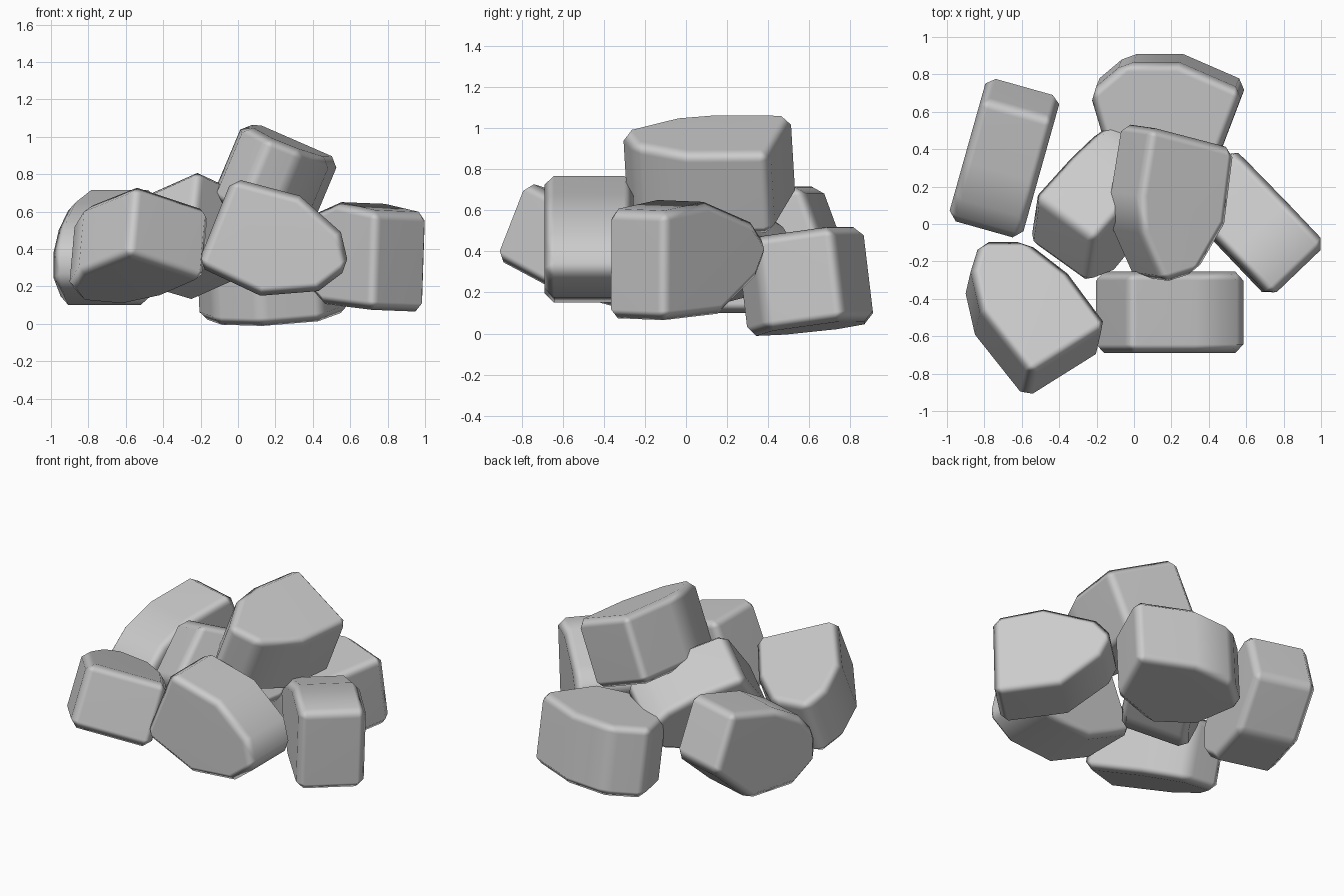
import bpy, bmesh
from mathutils import Vector

if "Cube" in bpy.data.objects:
    bpy.data.objects.remove(bpy.data.objects["Cube"])


def rock(name, origin, u, v, depth, profile):
    """Prism from a profile in the (u, v) plane, pushed along u x v, with worn edges."""
    origin, u, v = Vector(origin), Vector(u), Vector(v)
    push = u.cross(v).normalized() * depth
    bm = bmesh.new()
    face = bm.faces.new([bm.verts.new(origin + u * a + v * b) for a, b in profile])
    ext = bmesh.ops.extrude_face_region(bm, geom=[face], use_keep_orig=True)
    new = [e for e in ext["geom"] if isinstance(e, bmesh.types.BMVert)]
    bmesh.ops.translate(bm, verts=new, vec=push)
    bmesh.ops.recalc_face_normals(bm, faces=bm.faces)
    mesh = bpy.data.meshes.new(name)
    bm.to_mesh(mesh)
    bm.free()
    mesh.shade_smooth()
    ob = bpy.data.objects.new(name, mesh)
    bpy.context.collection.objects.link(ob)
    bev = ob.modifiers.new("worn_edges", "BEVEL")
    bev.width = 0.047
    bev.segments = 1
    bev.limit_method = "ANGLE"
    bev.angle_limit = 0.68
    wn = ob.modifiers.new("flat_shading", "WEIGHTED_NORMAL")
    wn.weight = 80
    return ob


X, Y, Z = (1, 0, 0), (0, 1, 0), (0, 0, 1)

# Upright stones: profile is (along the stone, height)
rock("front_stone", (0, -0.255, 0), X, Z, 0.435,
     [(-.22, .31), (-.03, .78), (.33, .685), (.55, .49), (.595, .3), (.43, .175), (.12, .15)])
rock("left_back_stone", (-.885, .43, 0), (.27, .96, 0), Z, 0.41,
     [(-.42, .22), (-.42, .4), (-.3, .54), (-.1, .65), (.25, .725),
      (.39, .36), (.1, .1), (-.25, .1)])
rock("right_stone", (.765, .147, 0), (.69, -.72, 0), (.02, .02, 1), 0.415,
     [(.37, .59), (.06, .64), (-.26, .54), (-.37, .42), (-.3, .28), (-.05, .095), (.36, .06)])

# Lying stones: profile is the upper face seen from above, on a sloping plane
rock("back_stone", (0, 0, .41), (1, 0, .05), (0, 1, .12), -0.465,
     [(-.24, .7), (-.05, .86), (.24, .86), (.585, .71), (.44, .33), (.1, .235), (-.15, .4)])
rock("top_stone", (0, 0, 1.085), (1, 0, -.42), (0, 1, .06), -0.44,
     [(.09, .52), (.55, .4), (.50, 0), (.35, -.26), (.16, -.32), (.04, -.05), (.03, .15)])
rock("left_front_stone", (0, 0, .39), (1, 0, -.09), (0, 1, -.39), -0.41,
     [(-.82, -.08), (-.57, -.08), (-.35, -.25), (-.135, -.54), (-.55, -.80),
      (-.82, -.46), (-.87, -.24)])

# Tilted stone in the middle of the pile
rock("middle_stone", (-.54, .15, .69), (.58, .81, 0), (.275, -.2, -.94), -0.43,
     [(0, 0), (.3, .1), (.48, .2), (.6, .33), (.48, .53), (.15, .61), (-.1, .56), (-.22, .33)])
